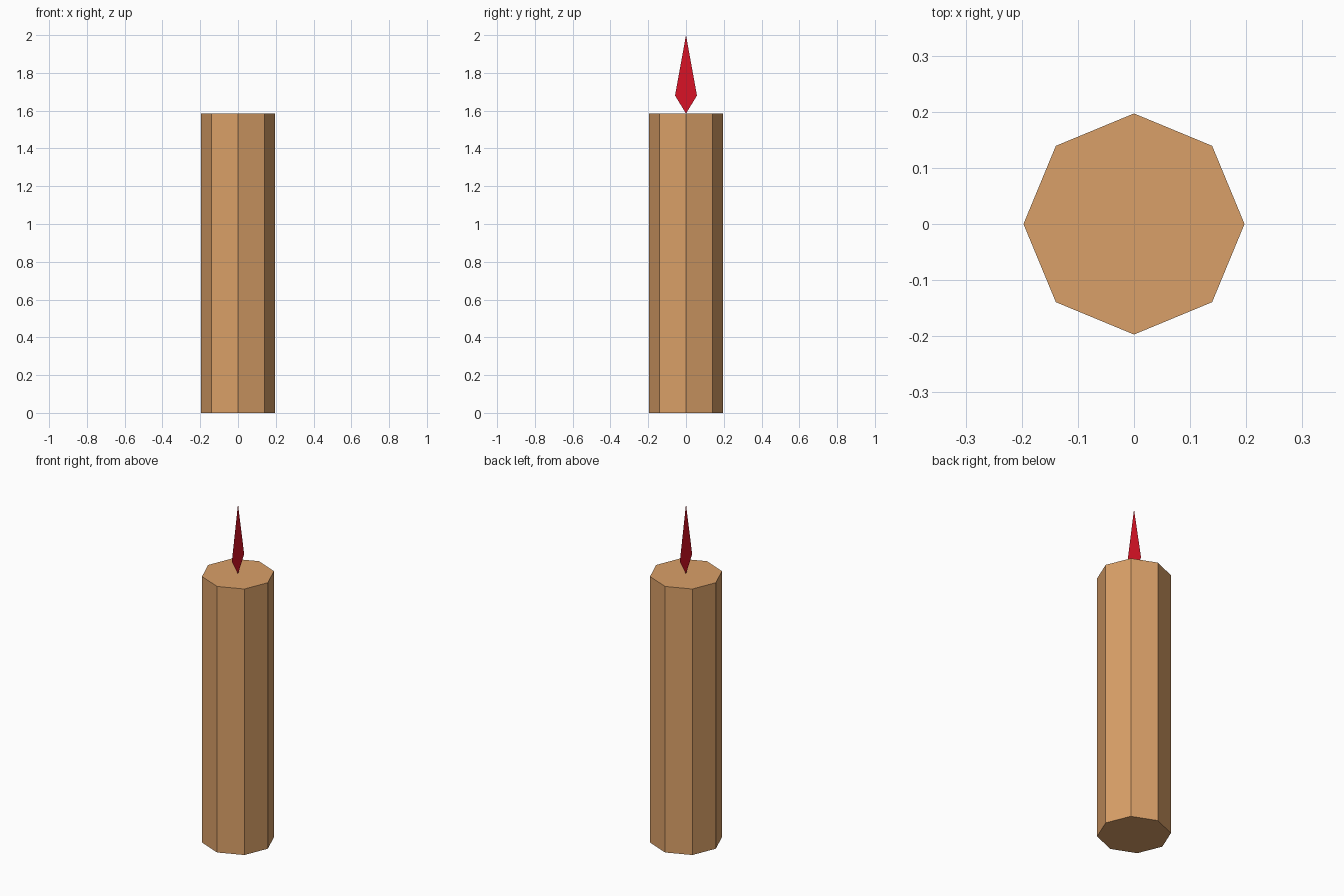
import bpy
import bmesh

cube = bpy.data.objects.get("Cube")
if cube:
    bpy.data.objects.remove(cube, do_unlink=True)

RADIUS = 0.197
HEIGHT = 1.585


def make_material(name, color):
    mat = bpy.data.materials.new(name)
    mat.use_nodes = True
    mat.diffuse_color = color
    mat.node_tree.nodes["Principled BSDF"].inputs["Base Color"].default_value = color
    return mat


def make_object(name, bm, mat):
    mesh = bpy.data.meshes.new(name)
    bm.to_mesh(mesh)
    bm.free()
    mesh.materials.append(mat)
    obj = bpy.data.objects.new(name, mesh)
    bpy.context.collection.objects.link(obj)
    return obj


wax = make_material("tan wax", (0.70, 0.35, 0.138, 1))
red = make_material("red flame", (0.69, 0.006, 0.019, 1))

# Eight-sided candle body with corners on the axes
bm = bmesh.new()
bmesh.ops.create_cone(bm, cap_ends=True, segments=8, radius1=RADIUS,
                      radius2=RADIUS, depth=HEIGHT)
bmesh.ops.translate(bm, verts=bm.verts, vec=(0, 0, HEIGHT / 2))
make_object("candle_body", bm, wax)

# Flat kite-shaped flame standing in the plane x = 0
bm = bmesh.new()
outline = [(0, HEIGHT), (0.058, 1.68), (0, 2.0), (-0.058, 1.68)]
bm.faces.new([bm.verts.new((0, y, z)) for y, z in outline])
make_object("flame", bm, red)
